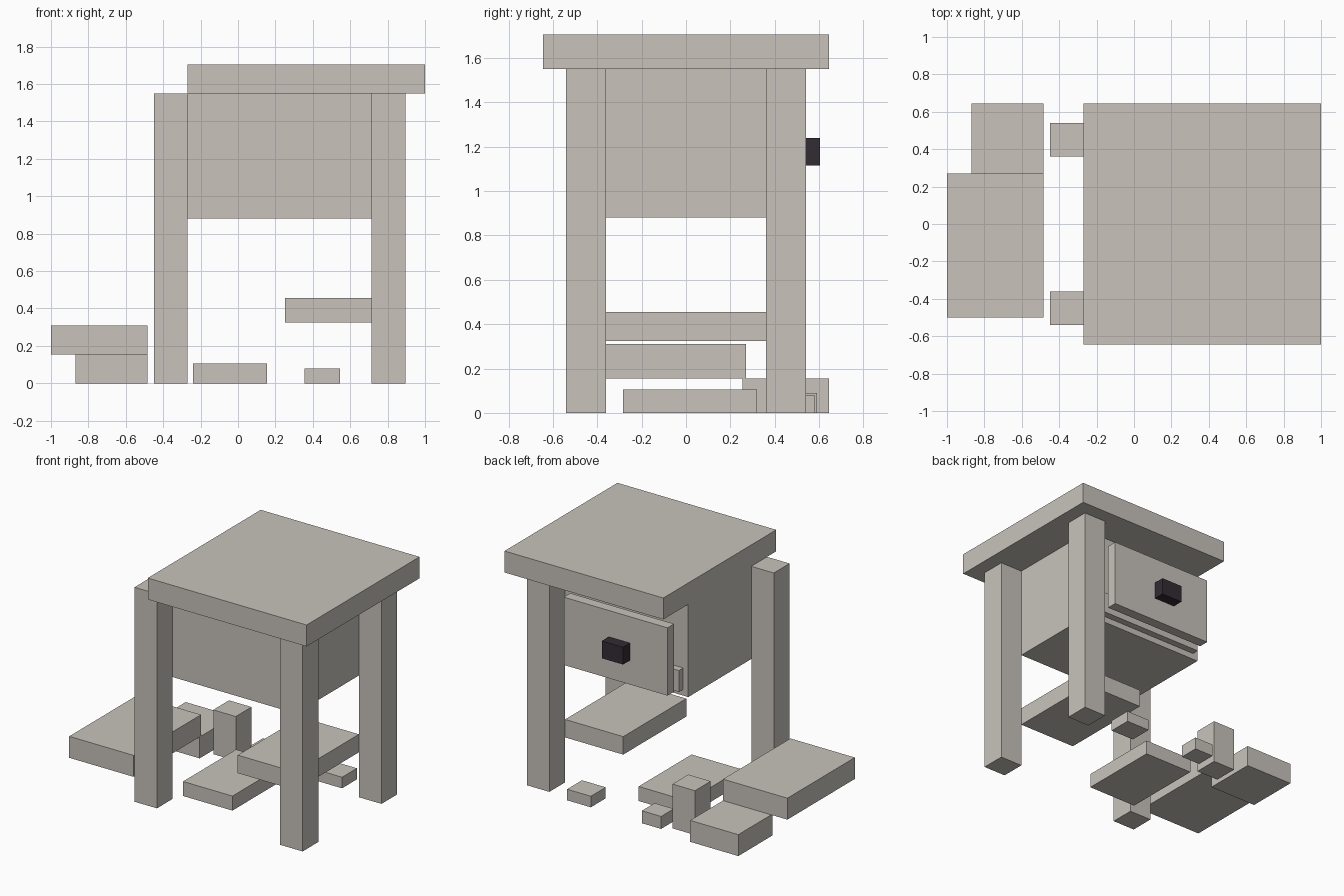
import bpy
import bmesh
from mathutils import Matrix, Vector

default = bpy.data.objects.get("Cube")
if default:
    bpy.data.objects.remove(default, do_unlink=True)


def make_material(name, rgb):
    mat = bpy.data.materials.new(name)
    mat.use_nodes = True
    colour = (*rgb, 1.0)
    mat.diffuse_color = colour
    mat.node_tree.nodes["Principled BSDF"].inputs["Base Color"].default_value = colour
    return mat


stone = make_material("pale_grey", (0.58, 0.55, 0.50))
dark = make_material("dark_plum", (0.032, 0.025, 0.034))


def box(name, xs, ys, zs, mat=stone):
    """Flat-faced box spanning the given x, y and z ranges."""
    low, high = (Vector(c) for c in zip(xs, ys, zs))
    bm = bmesh.new()
    bmesh.ops.create_cube(bm, size=1.0, matrix=Matrix.Diagonal((*(high - low), 1.0)))
    mesh = bpy.data.meshes.new(name)
    bm.to_mesh(mesh)
    bm.free()
    mesh.materials.append(mat)
    obj = bpy.data.objects.new(name, mesh)
    obj.location = (low + high) / 2
    bpy.context.collection.objects.link(obj)
    return obj


# Legs: three full height, the back right one broken to a stub
right_x, left_x = (-0.45, -0.27), (0.715, 0.895)
front_y, back_y = (-0.54, -0.36), (0.36, 0.54)
leg_top, stub_top = 1.55, 0.32
box("front_right_leg", right_x, front_y, (0, leg_top))
box("front_left_leg", left_x, front_y, (0, leg_top))
box("back_left_leg", left_x, back_y, (0, leg_top))
box("broken_leg_stub", right_x, back_y, (0, stub_top))

# Shifted top and the cabinet between the legs
box("table_top", (-0.27, 1.0), (-0.645, 0.645), (leg_top, 1.705))
box("cabinet_body", (-0.27, 0.715), (-0.36, 0.36), (0.88, leg_top))

# Drawer at the back, with its rail and knob
box("drawer_rail", (-0.23, 0.66), (0.36, 0.41), (0.925, 1.08))
box("drawer_front", (-0.22, 0.61), (0.45, 0.525), (0.94, 1.43))
box("drawer_knob", (0.08, 0.25), (0.525, 0.605), (1.115, 1.24), dark)

# Remaining piece of the lower shelf
box("broken_shelf", (0.25, 0.715), (-0.36, 0.36), (0.325, 0.455))

# Fallen pieces
box("upper_slab", (-1.0, -0.485), (-0.5, 0.27), (0.155, 0.31))
box("lower_slab", (-0.87, -0.485), (0.255, 0.645), (0, 0.155))
box("floor_slab", (-0.24, 0.155), (-0.285, 0.32), (0, 0.105))
box("left_chip", (0.355, 0.545), (0.41, 0.58), (0, 0.08))
box("middle_chip", (-0.214, -0.06), (0.445, 0.59), (0, 0.09))
